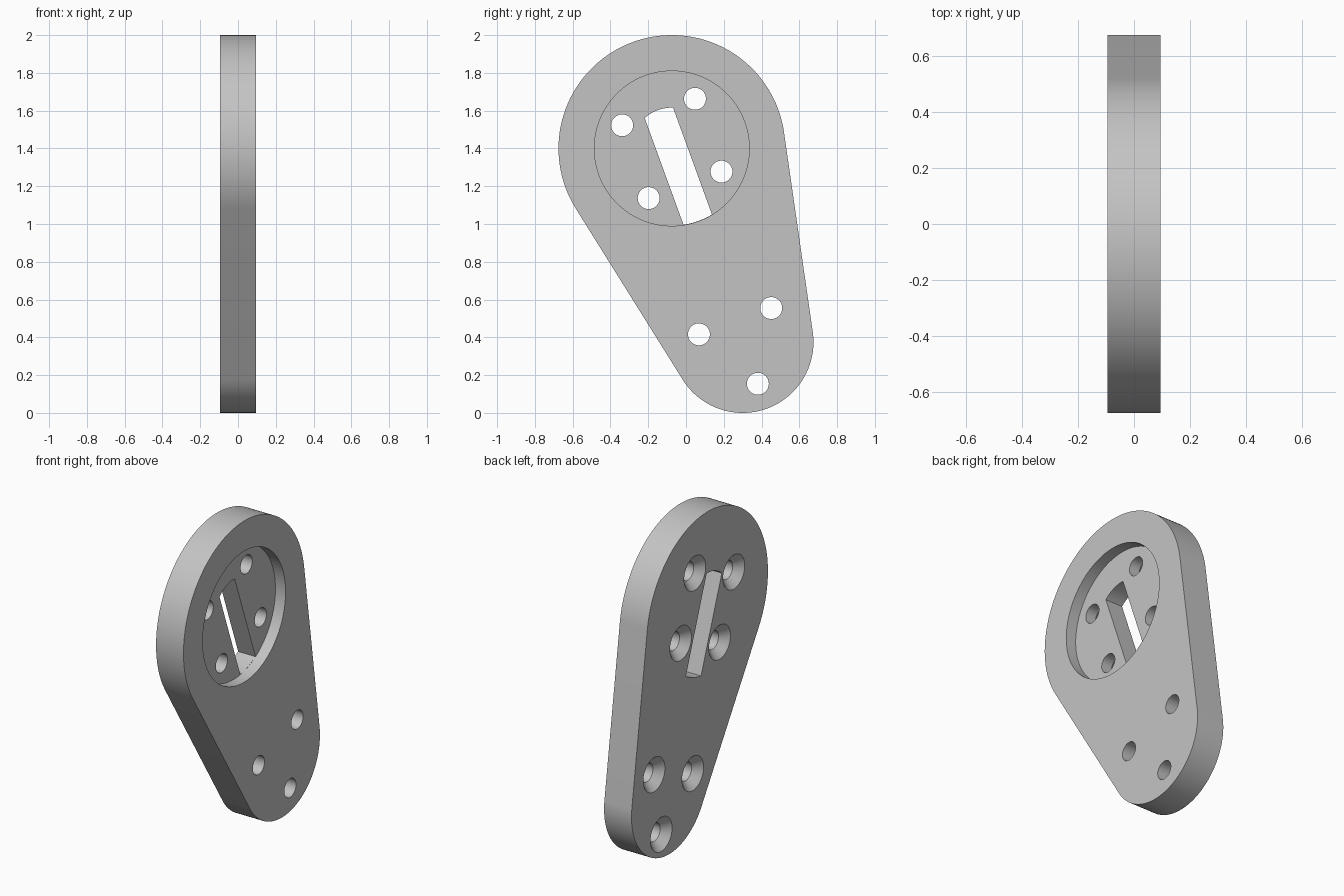
import bpy, bmesh
from math import sin, cos, pi, radians, atan2, acos, asin, hypot

cube = bpy.data.objects.get("Cube")
if cube:
    bpy.data.objects.remove(cube, do_unlink=True)

HALF = 0.095                      # half the plate thickness
BIG, BIG_R = (-0.075, 1.40), 0.60
SMALL, SMALL_R = (0.30, 0.375), 0.375
RECESS_R, RECESS_DEPTH = 0.41, 0.07
HOLE_R, SINK_R = 0.058, 0.107

grey = bpy.data.materials.new("plain grey")
grey.use_nodes = True
colour = (0.55, 0.55, 0.55, 1)
grey.diffuse_color = colour
grey.node_tree.nodes["Principled BSDF"].inputs["Base Color"].default_value = colour


def arc(centre, r, start, end, steps):
    """Points in the YZ plane along an arc, both ends included."""
    return [(centre[0] + r * cos(start + (end - start) * i / steps),
             centre[1] + r * sin(start + (end - start) * i / steps))
            for i in range(steps + 1)]


def circle(centre, r, steps):
    return arc(centre, r, 0, 2 * pi, steps)[:-1]


def loft(name, sections):
    """Closed solid through a list of (x, YZ outline) sections."""
    bm = bmesh.new()
    rings = [[bm.verts.new((x, y, z)) for y, z in pts] for x, pts in sections]
    for a, b in zip(rings, rings[1:]):
        for i in range(len(a)):
            j = (i + 1) % len(a)
            bm.faces.new((a[i], a[j], b[j], b[i]))
    bm.faces.new(rings[0])
    bm.faces.new(rings[-1])
    bmesh.ops.recalc_face_normals(bm, faces=bm.faces)
    mesh = bpy.data.meshes.new(name)
    bm.to_mesh(mesh)
    bm.free()
    mesh.materials.append(grey)
    obj = bpy.data.objects.new(name, mesh)
    bpy.context.collection.objects.link(obj)
    return obj


def cut(target, cutter):
    bpy.context.view_layer.objects.active = target
    mod = target.modifiers.new("cut", 'BOOLEAN')
    mod.operation, mod.solver, mod.object = 'DIFFERENCE', 'EXACT', cutter
    bpy.ops.object.modifier_apply(modifier=mod.name)
    bpy.data.objects.remove(cutter, do_unlink=True)


# Plate: two round ends joined by their common tangents
dy, dz = SMALL[0] - BIG[0], SMALL[1] - BIG[1]
axis = atan2(dz, dy)
tangent = acos((BIG_R - SMALL_R) / hypot(dy, dz))
outline = (arc(SMALL, SMALL_R, axis - tangent, axis + tangent, 64)
           + arc(BIG, BIG_R, axis + tangent, axis + 2 * pi - tangent, 96))
plate = loft("mounting_plate", [(-HALF, outline), (HALF, outline)])

# Round recess in the +x face
ring = circle(BIG, RECESS_R, 128)
cut(plate, loft("recess_cutter", [(HALF - RECESS_DEPTH, ring), (HALF + 0.1, ring)]))

# Slanted slot with ends that follow circles around the recess centre
slant, slot_half = radians(-70), 0.08
low_r, high_r = RECESS_R - 0.001, 0.216
low, high = asin(slot_half / low_r), asin(slot_half / high_r)
slot = (arc(BIG, low_r, slant - low, slant + low, 12)
        + arc(BIG, high_r, slant + pi - high, slant + pi + high, 12))
cut(plate, loft("slot_cutter", [(-HALF - 0.1, slot), (HALF + 0.1, slot)]))

# Screw holes, countersunk from the -x face
holes = [(BIG, 0.29, 65 + 90 * k) for k in range(4)]
holes += [(SMALL, 0.235, 50 + 120 * k) for k in range(3)]
for centre, r, angle in holes:
    c = (centre[0] + r * cos(radians(angle)), centre[1] + r * sin(radians(angle)))
    wide, narrow = circle(c, SINK_R + 0.01, 48), circle(c, HOLE_R, 48)
    cut(plate, loft("hole_cutter", [(-HALF - 0.01, wide),
                                    (-HALF + SINK_R - HOLE_R, narrow),
                                    (HALF + 0.1, narrow)]))

# Smooth the curved walls, keep the edges sharp
bpy.ops.object.select_all(action='DESELECT')
plate.select_set(True)
bpy.context.view_layer.objects.active = plate
bpy.ops.object.shade_smooth_by_angle(angle=radians(30))
